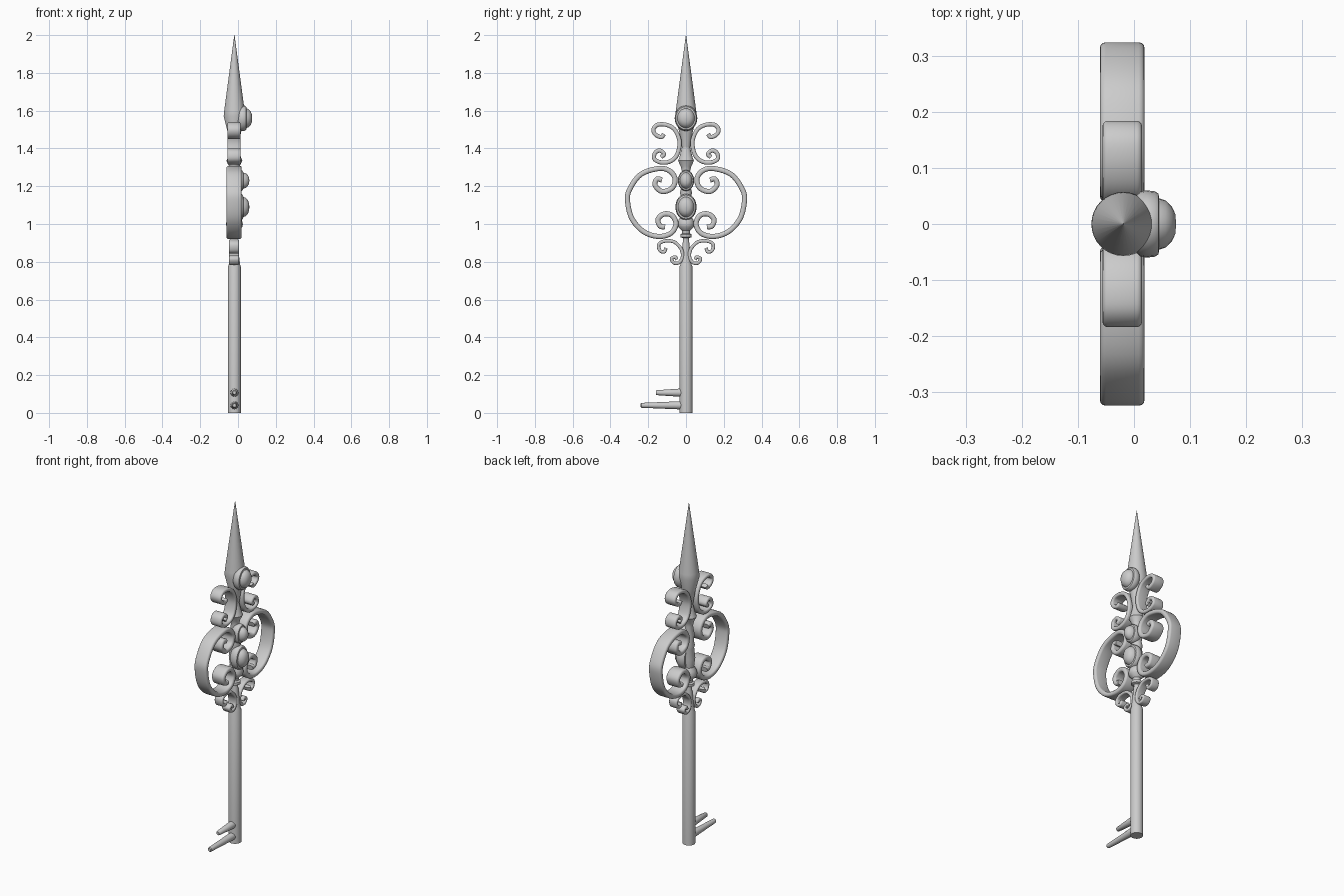
import bpy, bmesh, math
from mathutils import Vector, Matrix

if "Cube" in bpy.data.objects:
    bpy.data.objects.remove(bpy.data.objects["Cube"])

AX = -0.019  # x of the key's long axis


def finish(name, bm, angle=35):
    bmesh.ops.recalc_face_normals(bm, faces=bm.faces)
    me = bpy.data.meshes.new(name)
    bm.to_mesh(me)
    bm.free()
    ob = bpy.data.objects.new(name, me)
    bpy.context.collection.objects.link(ob)
    bpy.ops.object.select_all(action='DESELECT')
    ob.select_set(True)
    bpy.context.view_layer.objects.active = ob
    bpy.ops.object.shade_smooth_by_angle(angle=math.radians(angle))
    return ob


def skin(bm, rings):
    """Bridge a list of vertex rings and cap both ends."""
    vs = [[bm.verts.new(p) for p in r] for r in rings]
    n = len(vs[0])
    for a, b in zip(vs, vs[1:]):
        for i in range(n):
            j = (i + 1) % n
            bm.faces.new((a[i], a[j], b[j], b[i]))
    bm.faces.new(vs[0])
    bm.faces.new(vs[-1])


def lathe(name, profile, matrix, seg=32):
    """Revolve (radius, height) pairs about local z."""
    bm = bmesh.new()
    skin(bm, [[matrix @ Vector((r * math.cos(2 * math.pi * i / seg),
                                r * math.sin(2 * math.pi * i / seg), h))
               for i in range(seg)] for r, h in profile])
    return finish(name, bm)


def smooth_path(pts, steps=6):
    """Catmull-Rom curve through the points."""
    P = [Vector(p) for p in pts]
    P = [2 * P[0] - P[1]] + P + [2 * P[-1] - P[-2]]
    out = []
    for i in range(1, len(P) - 2):
        a, b, c, d = P[i - 1:i + 3]
        for k in range(steps):
            t = k / steps
            out.append(0.5 * (2 * b + (c - a) * t + (2 * a - 5 * b + 4 * c - d) * t * t
                              + (3 * b - a - 3 * c + d) * t ** 3))
    return out + [P[-2]]


def scroll(name, pts, half_width, half_thick):
    """Rounded flat band swept along a path in the yz plane, mirrored in y."""
    path = smooth_path(pts)
    r = half_thick * 0.8
    section = []
    for sx, sn, a0 in ((1, 1, 0), (-1, 1, 90), (-1, -1, 180), (1, -1, 270)):
        for k in range(4):
            a = math.radians(a0 + 30 * k)
            section.append((sx * (half_width - r) + r * math.cos(a),
                            sn * (half_thick - r) + r * math.sin(a)))
    rings = []
    for i, p in enumerate(path):
        t = (path[min(i + 1, len(path) - 1)] - path[max(i - 1, 0)]).normalized()
        n = Vector((-t.y, t.x))
        rings.append([Vector((AX - 0.002 + x, p.x + n.x * s, p.y + n.y * s)) for x, s in section])
    bm = bmesh.new()
    skin(bm, rings)
    skin(bm, [[Vector((v.x, -v.y, v.z)) for v in ring] for ring in rings])
    return finish(name, bm, 50)


axis = Matrix.Translation((AX, 0, 0))

# Shaft with tapered upper end
lathe("shaft", [(0.034, 0), (0.034, 0.775), (0.03, 0.785), (0.026, 0.82), (0.012, 0.95)], axis)

# Spike with tapered root
lathe("spike", [(0.015, 1.36), (0.024, 1.42), (0.034, 1.48), (0.057, 1.57), (0.054, 1.6),
                (0.0008, 2.0)], axis)

# Turned core behind the gems
lathe("core", [(0.014, 0.90), (0.016, 0.925), (0.03, 0.93), (0.03, 0.945), (0.02, 0.95),
               (0.022, 0.965), (0.042, 0.985), (0.045, 1.0), (0.04, 1.02), (0.028, 1.04),
               (0.034, 1.09), (0.028, 1.15), (0.032, 1.165), (0.026, 1.19), (0.03, 1.23),
               (0.022, 1.28), (0.028, 1.305), (0.042, 1.335), (0.034, 1.355), (0.018, 1.42)], axis)

# Scrolls
scroll("large_scrolls", [
    (.127, 1.233), (.153, 1.238), (.164, 1.206), (.127, 1.172), (.074, 1.19), (.058, 1.238),
    (.085, 1.28), (.143, 1.294), (.24, 1.262), (.30, 1.18), (.309, 1.116), (.285, 1.026),
    (.222, .958), (.143, .934), (.079, .952), (.053, 1.0), (.074, 1.045), (.116, 1.053),
    (.148, 1.026), (.138, .99), (.111, .984)], 0.04, 0.0135)
scroll("upper_scrolls", [
    (.116, 1.476), (.132, 1.46), (.164, 1.476), (.172, 1.503), (.148, 1.526), (.1, 1.524),
    (.058, 1.497), (.034, 1.434), (.048, 1.365), (.085, 1.331), (.132, 1.326), (.167, 1.344),
    (.164, 1.376), (.138, 1.389), (.116, 1.37), (.132, 1.354)], 0.035, 0.011)
scroll("lower_scrolls", [
    (.106, .873), (.116, .852), (.14, .862), (.143, .894), (.111, .91), (.063, .905),
    (.026, .868), (.019, .825), (.037, .796), (.063, .794), (.077, .815), (.058, .825),
    (.048, .812)], 0.026, 0.009)

# Oval gems in settings, facing +x
for name, z, ry, rz, x0, x1 in (("top_gem", 1.56, 0.06, 0.068, 0.0, 0.075),
                                ("middle_gem", 1.23, 0.043, 0.056, -0.02, 0.06),
                                ("lower_gem", 1.09, 0.056, 0.07, -0.02, 0.06)):
    d = x1 - x0
    prof = [(0.8, 0), (0.96, 0.15), (1, 0.3), (0.97, 0.5), (0.9, 0.58), (0.76, 0.6),
            (0.7, 0.75), (0.52, 0.9), (0.3, 0.98), (0.02, 1)]
    m = (Matrix.Translation((x0, 0, z)) @ Matrix.Diagonal((1, ry, rz, 1))
         @ Matrix.Rotation(math.pi / 2, 4, 'Y') @ Matrix.Diagonal((1, 1, d, 1)))
    lathe(name, prof, m, 24)

# Key teeth pointing to -y
for name, z, y_end in (("upper_tooth", 0.107, -0.16), ("lower_tooth", 0.04, -0.24)):
    m = Matrix.Translation((AX, 0, z)) @ Matrix.Rotation(math.pi / 2, 4, 'X')
    L = -y_end
    lathe(name, [(0.021, 0), (0.021, 0.04), (0.013, L - 0.005), (0.009, L)], m, 20)
